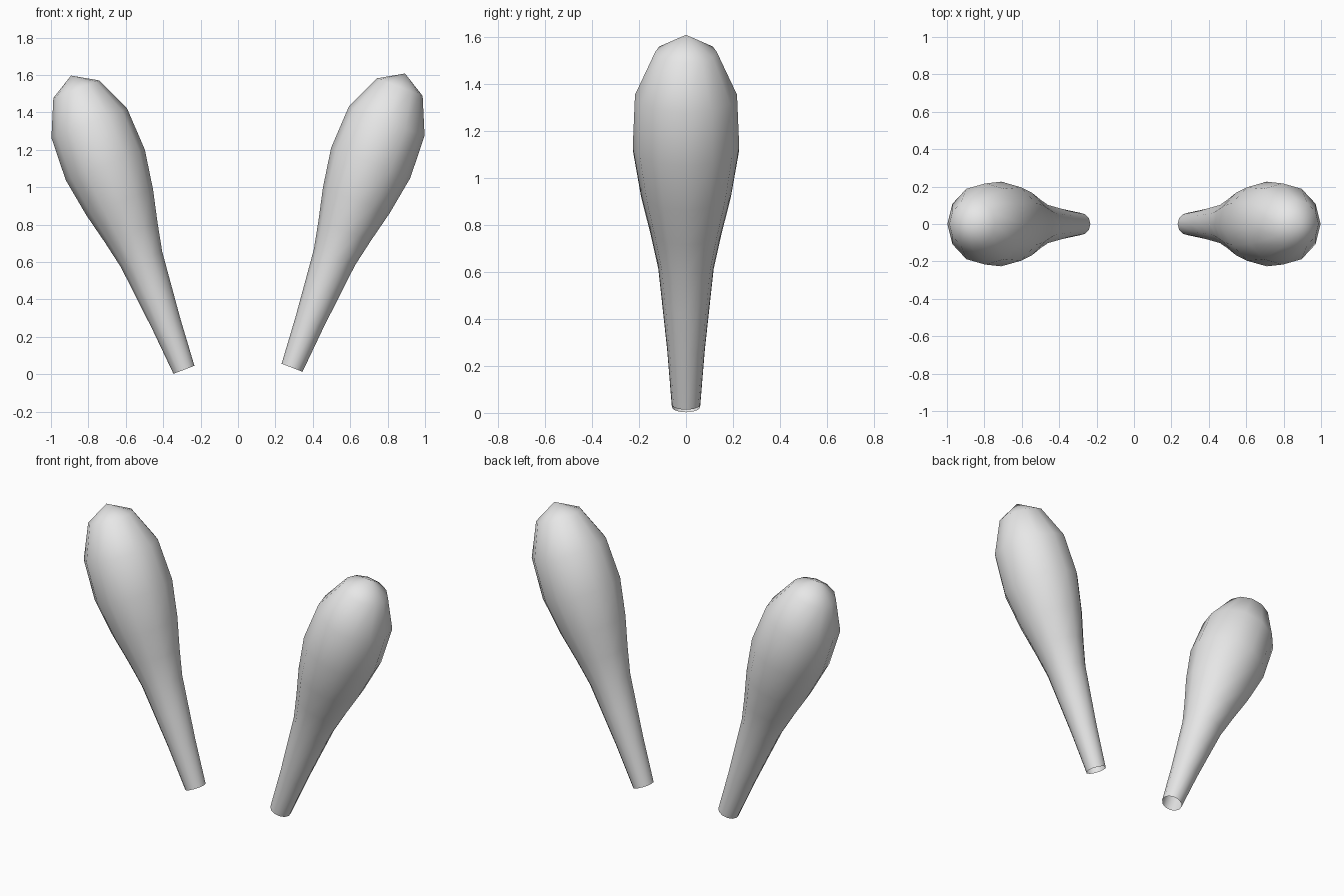
import bpy, bmesh, math
from mathutils import Matrix, Vector

cube = bpy.data.objects.get("Cube")
if cube:
    bpy.data.objects.remove(cube, do_unlink=True)

grey = bpy.data.materials.new("light grey")
grey.use_nodes = True
grey.diffuse_color = (0.8, 0.8, 0.8, 1)
grey.node_tree.nodes["Principled BSDF"].inputs["Base Color"].default_value = (0.8, 0.8, 0.8, 1)

SEGMENTS = 12
TILT = math.radians(21)
# (radius, distance along the axis) from the open handle end to the head
PROFILE = [(0.060, 0.0), (0.080, 0.26), (0.100, 0.457), (0.118, 0.632), (0.150, 0.785),
           (0.191, 0.958), (0.2265, 1.173), (0.217, 1.412), (0.131, 1.607)]
TIP = 1.685


def club(name, side, base):
    """Turned club with an open handle end, leaning outwards to one side."""
    bm = bmesh.new()
    rings = []
    for r, h in PROFILE:
        rings.append([bm.verts.new((r * math.cos(a), r * math.sin(a), h))
                      for a in (2 * math.pi * i / SEGMENTS for i in range(SEGMENTS))])
    tip = bm.verts.new((0, 0, TIP))
    for i in range(SEGMENTS):
        j = (i + 1) % SEGMENTS
        for low, high in zip(rings, rings[1:]):
            bm.faces.new((low[i], low[j], high[j], high[i]))
        bm.faces.new((rings[-1][i], rings[-1][j], tip))
    for f in bm.faces:
        f.smooth = True
    # Lean the club and move its handle end into place
    bm.transform(Matrix.Translation(Vector(base)) @ Matrix.Rotation(side * TILT, 4, 'Y'))
    mesh = bpy.data.meshes.new(name)
    bm.to_mesh(mesh)
    bm.free()
    mesh.materials.append(grey)
    obj = bpy.data.objects.new(name, mesh)
    bpy.context.collection.objects.link(obj)
    return obj


club("left_club", 1, (0.289, 0, 0.035))
club("right_club", -1, (-0.289, 0, 0.024))
